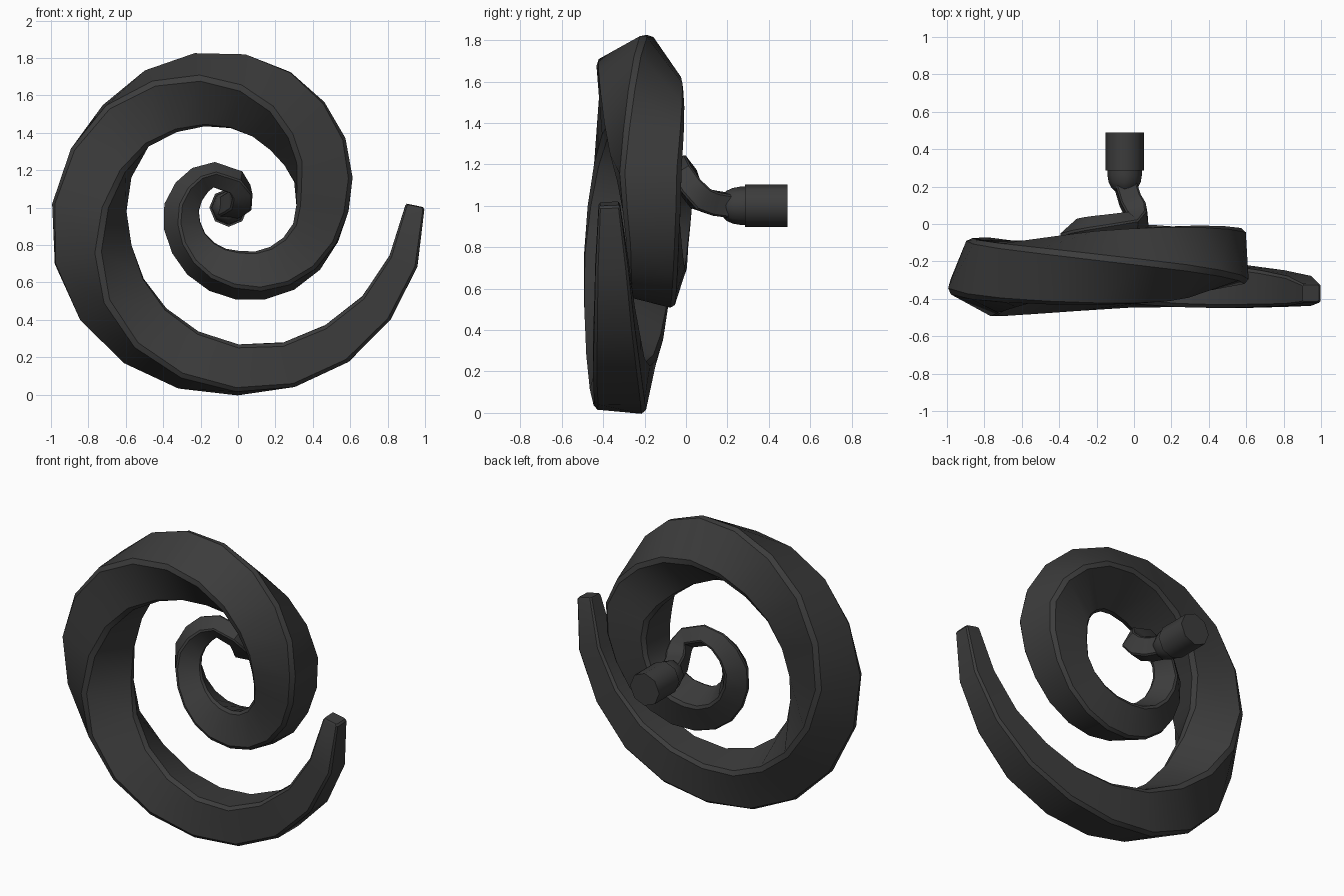
import bpy, bmesh, math
from mathutils import Vector

if "Cube" in bpy.data.objects:
    bpy.data.objects.remove(bpy.data.objects["Cube"])

dark = bpy.data.materials.new("dark_grey")
dark.diffuse_color = (0.045, 0.045, 0.045, 1)
dark.use_nodes = True
dark.node_tree.nodes["Principled BSDF"].inputs["Base Color"].default_value = dark.diffuse_color


def lerp_keys(keys, t):
    for (a, va), (b, vb) in zip(keys, keys[1:]):
        if t <= b:
            return va + (vb - va) * (t - a) / (b - a)
    return keys[-1][1]


def loft(name, rings, angle):
    """Skin a list of equal-length point rings and cap both ends."""
    bm = bmesh.new()
    vs = [[bm.verts.new(p) for p in ring] for ring in rings]
    n = len(vs[0])
    for a, b in zip(vs, vs[1:]):
        for i in range(n):
            bm.faces.new((a[i], a[(i + 1) % n], b[(i + 1) % n], b[i]))
    bm.faces.new(vs[0])
    bm.faces.new(vs[-1])
    bmesh.ops.recalc_face_normals(bm, faces=bm.faces)
    me = bpy.data.meshes.new(name)
    bm.to_mesh(me)
    bm.free()
    ob = bpy.data.objects.new(name, me)
    bpy.context.collection.objects.link(ob)
    me.materials.append(dark)
    bpy.ops.object.select_all(action='DESELECT')
    ob.select_set(True)
    bpy.context.view_layer.objects.active = ob
    bpy.ops.object.shade_smooth_by_angle(angle=math.radians(angle))
    return ob


# Profile of the spiral against clockwise angle in degrees
radius = [(0, .945), (90, .868), (140, .838), (180, .795), (215, .745), (270, .622), (310, .53),
          (360, .452), (400, .417), (450, .362), (540, .302), (580, .245), (600, .205)]
depth = [(0, -.37), (37, -.345), (90, -.31), (180, -.275), (270, -.225), (360, -.165),
         (450, -.13), (540, -.065), (600, -.01)]
half = [(0, .052), (18, .08), (56, .118), (93, .128), (130, .15), (165, .163), (250, .155),
        (346, .15), (380, .125), (450, .106), (500, .08), (540, .072), (600, .05)]
twist = [(0, 135), (80, 135), (135, 106), (180, 66), (270, 5), (345, -45), (380, -47),
         (450, -65), (540, -88), (600, -90)]

path = []   # centre, half side, twist, outward direction
for k in range(34):
    d = k * 18
    t = math.radians(d)
    out = Vector((math.cos(t), 0, -math.sin(t)))
    c = out * lerp_keys(radius, d) + Vector((0, lerp_keys(depth, d), 1))
    path.append((c, lerp_keys(half, d), lerp_keys(twist, d), out))
# Raise the free tip slightly above the start angle
path[0][0].z += .01
# Inner end turns backwards into the socket
for x, y, z, s in ((-.01, .0, 1.135, .052), (.018, .025, 1.085, .055), (.01, .07, 1.035, .06),
                   (-.02, .125, 1.015, .058), (-.05, .22, 1.0, .056)):
    path.append((Vector((x, y, z)), s, -90, None))

rings = []
normal = None
for i, (c, s, tw, out) in enumerate(path):
    tan = (path[min(i + 1, len(path) - 1)][0] - path[max(i - 1, 0)][0]).normalized()
    ref = out if out is not None else normal
    normal = (ref - tan * ref.dot(tan)).normalized()
    side = normal.cross(tan)
    a = math.radians(tw - 45)
    u = normal * math.cos(a) + side * math.sin(a)
    v = side * math.cos(a) - normal * math.sin(a)
    q = s * .84
    shape = [(s, -q), (s, q), (q, s), (-q, s), (-s, q), (-s, -q), (-q, -s), (q, -s)]
    if i == 0:   # bevelled free tip
        rings.append([c + (u * p + v * w) * .85 for p, w in shape])
        c = c - Vector((0, 0, .012))
    rings.append([c + u * p + v * w for p, w in shape])
loft("spiral_arm", rings, 35)


# Socket behind the spiral: rounded neck and straight cylinder
def turned(name, profile, sides=8):
    loft(name, [[Vector((-.05 + r * math.sin(math.tau * i / sides), y,
                         1 + r * math.cos(math.tau * i / sides))) for i in range(sides)]
                for y, r in profile], 50)


turned("socket_neck", [(.175, .05), (.195, .072), (.225, .086), (.26, .092), (.29, .092)])
turned("socket_cylinder", [(.285, .103), (.49, .103)])
